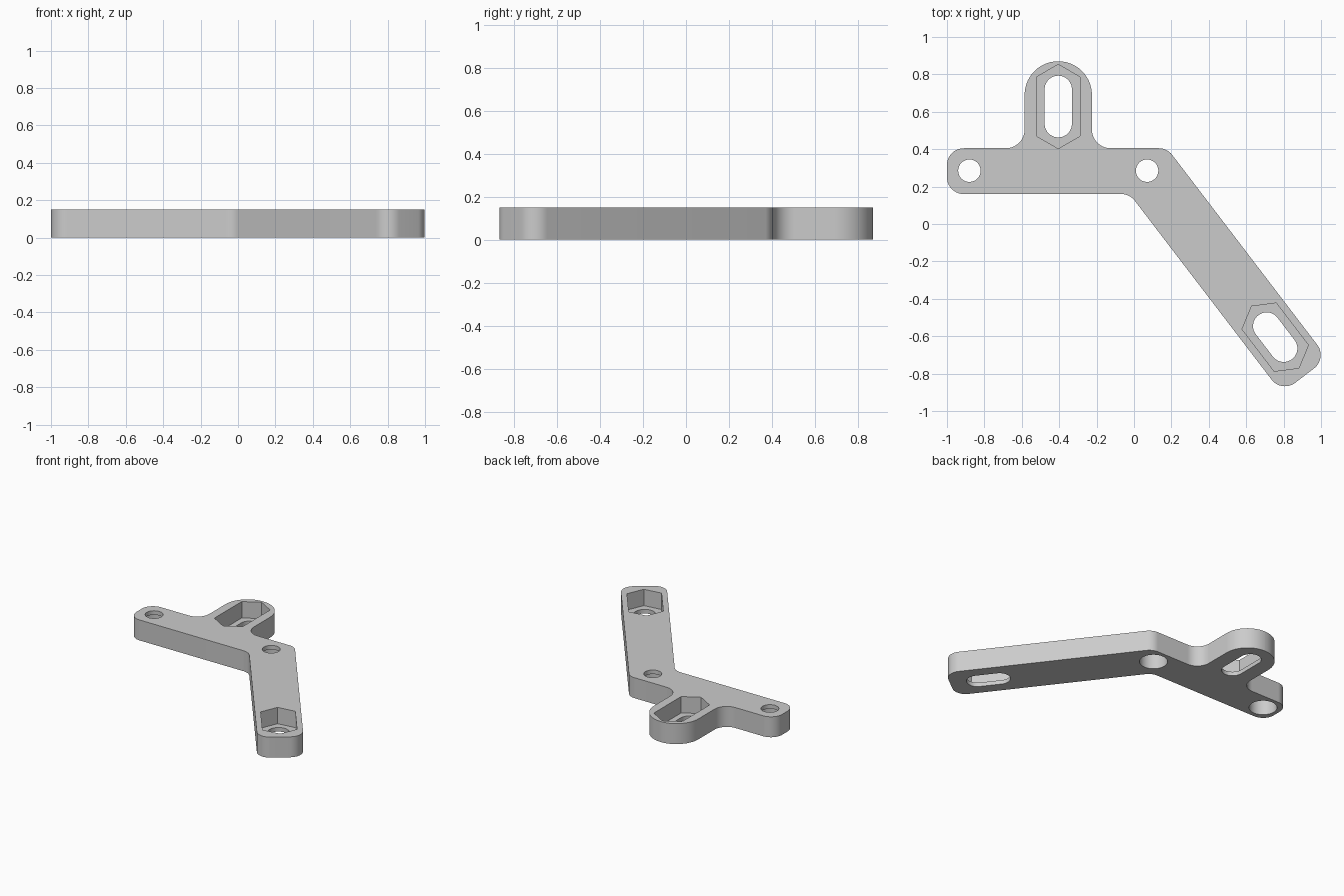
import bpy, bmesh, math
from mathutils import Vector

if "Cube" in bpy.data.objects:
    bpy.data.objects.remove(bpy.data.objects["Cube"])

THICK, WEB = 0.15, 0.03          # plate thickness, web left by the pockets
ROUND = 0.09                     # general corner radius
SEG = 14
ARM = Vector((0.607, -0.794)).normalized()   # direction of the sloping arm
SIDE = Vector((-ARM.y, ARM.x))               # across the sloping arm

gray = bpy.data.materials.new("light gray")
gray.use_nodes = True
color = (0.6, 0.6, 0.6, 1)
gray.diffuse_color = color
gray.node_tree.nodes["Principled BSDF"].inputs["Base Color"].default_value = color


def fillet(corners):
    """Round each (x, y, radius) corner of a polygon with a tangent arc."""
    pts = []
    for i, (x, y, r) in enumerate(corners):
        p = Vector((x, y))
        a = (Vector(corners[i - 1][:2]) - p).normalized()
        b = (Vector(corners[(i + 1) % len(corners)][:2]) - p).normalized()
        half = a.angle(b) / 2
        center = p + (a + b).normalized() * r / math.sin(half)
        start = p + a * r / math.tan(half) - center
        end = p + b * r / math.tan(half) - center
        sweep = math.atan2(start.x * end.y - start.y * end.x, start.dot(end))
        for k in range(SEG + 1):
            t = sweep * k / SEG
            c, s = math.cos(t), math.sin(t)
            pts.append(center + Vector((start.x * c - start.y * s,
                                        start.x * s + start.y * c)))
    return pts


def stretched(center, axis, radius, slide, sides):
    """Regular polygon split in two halves that slide apart along an axis."""
    across = Vector((-axis.y, axis.x))
    pts = []
    for end in (1, -1):
        for k in range(sides // 2 + 1):
            t = math.pi * (k / (sides // 2) - 0.5)
            if sides == 6:
                t = math.radians((-60, 0, 60, 60)[k])
                if k == 3:
                    continue
            pts.append(center + end * (axis * (slide + radius * math.cos(t))
                                       + across * radius * math.sin(t)))
    return pts


def prism(name, pts, z0, z1):
    bm = bmesh.new()
    face = bm.faces.new([bm.verts.new((p.x, p.y, z0)) for p in pts])
    top = bmesh.ops.extrude_face_region(bm, geom=[face])["geom"]
    verts = [v for v in top if isinstance(v, bmesh.types.BMVert)]
    bmesh.ops.translate(bm, vec=(0, 0, z1 - z0), verts=verts)
    bmesh.ops.remove_doubles(bm, verts=bm.verts[:], dist=1e-5)
    bmesh.ops.recalc_face_normals(bm, faces=bm.faces[:])
    mesh = bpy.data.meshes.new(name)
    bm.to_mesh(mesh)
    bm.free()
    mesh.materials.append(gray)
    obj = bpy.data.objects.new(name, mesh)
    bpy.context.collection.objects.link(obj)
    return obj


def cut(target, pts, z0, z1):
    cutter = prism("cutter", pts, z0, z1)
    cutter.hide_render = True
    mod = target.modifiers.new("cut", "BOOLEAN")
    mod.operation, mod.solver, mod.object = "DIFFERENCE", "EXACT", cutter
    bpy.context.view_layer.objects.active = target
    bpy.ops.object.modifier_apply(modifier=mod.name)
    bpy.data.objects.remove(cutter)


# Bracket outline: bar, rounded tab and sloping arm
tip_out = ARM * 1.198 + SIDE * 0.386
tip_in = ARM * 1.198 + SIDE * 0.079
low, high = 0.16, 0.405
outline = [
    (-1, low, ROUND), (-0.023, low, ROUND),
    (*tip_in, ROUND), (*tip_out, ROUND),
    (0.177, high, ROUND),
    (-0.225, high, 0.1), (-0.225, 0.87, 0.1795),
    (-0.585, 0.87, 0.1795), (-0.585, high, 0.1),
    (-1, high, ROUND),
]
bracket = prism("bracket", fillet(outline), 0, THICK)

# Screw holes, counterbored from below
for x in (-0.88, 0.07):
    spot = Vector((x, 0.285))
    cut(bracket, stretched(spot, ARM, 0.06, 0, 48), -0.1, 0.3)
    cut(bracket, stretched(spot, ARM, 0.093, 0, 48), -0.1, THICK - WEB)

# Adjustment slots with stretched hexagonal nut pockets from above
for spot, axis, slide in ((Vector((-0.405, 0.628)), Vector((0, 1)), 0.092),
                          (Vector((0.755, -0.605)), ARM, 0.075)):
    cut(bracket, stretched(spot, axis, 0.073, slide, 40), -0.1, 0.3)
    cut(bracket, stretched(spot, axis, 0.133, slide, 6), WEB, 0.3)

bpy.ops.object.select_all(action="DESELECT")
bracket.select_set(True)
bpy.context.view_layer.objects.active = bracket
bpy.ops.object.shade_smooth_by_angle(angle=math.radians(30))
